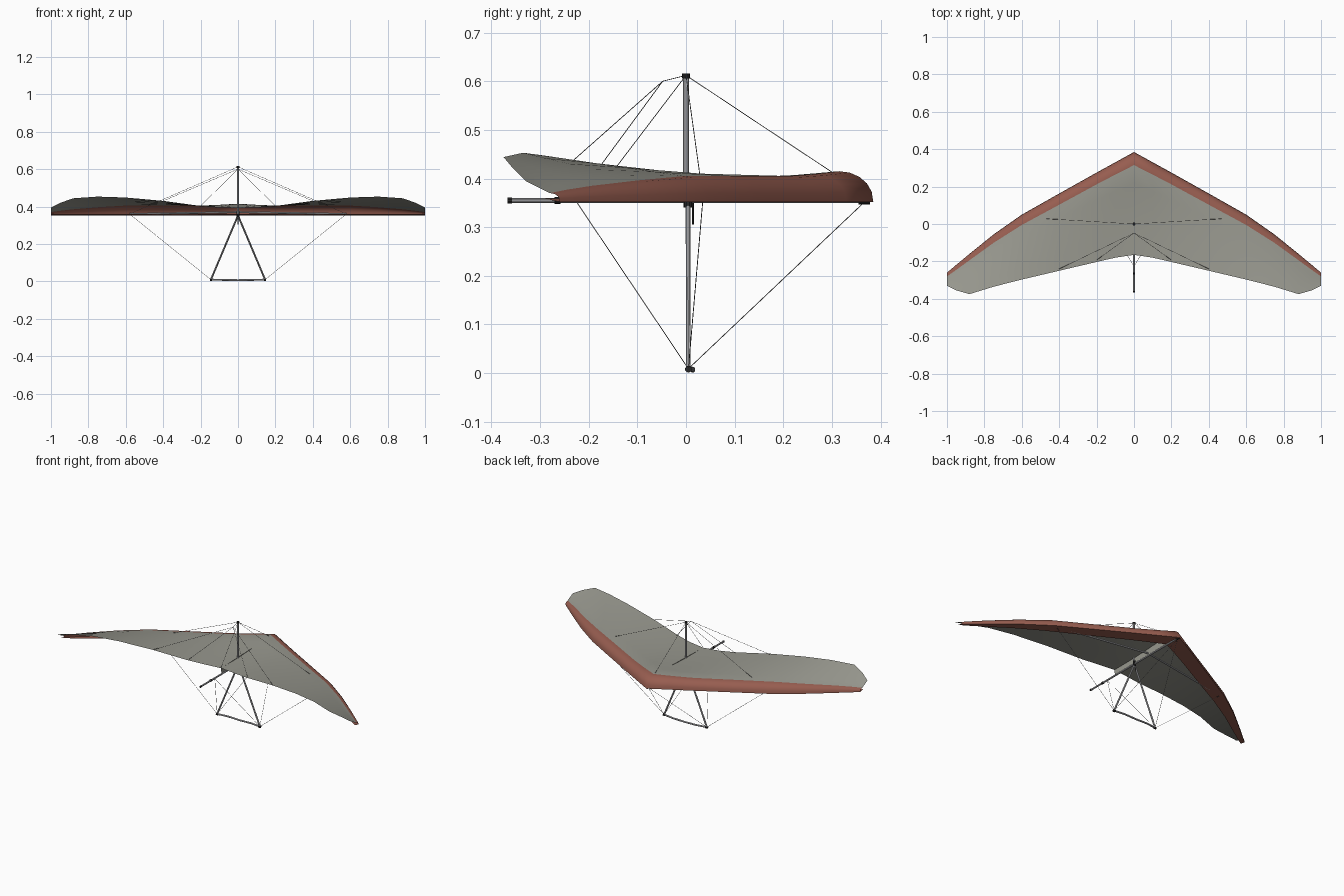
import bpy, bmesh, math
from mathutils import Vector

if "Cube" in bpy.data.objects:
    bpy.data.objects.remove(bpy.data.objects["Cube"], do_unlink=True)


def make_material(name, r, g, b):
    mat = bpy.data.materials.new(name)
    mat.use_nodes = True
    mat.diffuse_color = (r, g, b, 1)
    mat.node_tree.nodes["Principled BSDF"].inputs["Base Color"].default_value = (r, g, b, 1)
    return mat


SAIL = make_material("sail grey", 0.31, 0.31, 0.27)
RED = make_material("leading edge red", 0.31, 0.11, 0.08)
METAL = make_material("tube metal", 0.5, 0.5, 0.52)
BLACK = make_material("black plastic", 0.02, 0.02, 0.02)
WIRE = make_material("wire grey", 0.2, 0.2, 0.2)


def finish(name, bm, *materials):
    mesh = bpy.data.meshes.new(name)
    bm.to_mesh(mesh)
    bm.free()
    for mat in materials:
        mesh.materials.append(mat)
    obj = bpy.data.objects.new(name, mesh)
    bpy.context.collection.objects.link(obj)
    bpy.ops.object.select_all(action='DESELECT')
    obj.select_set(True)
    bpy.context.view_layer.objects.active = obj
    bpy.ops.object.shade_smooth_by_angle(angle=math.radians(35))
    return obj


def tubes(name, paths, radius, mat, sides=10):
    """Straight round tubes along each path of points."""
    bm = bmesh.new()
    for path in paths:
        for start, end in zip(path, path[1:]):
            a, b = Vector(start), Vector(end)
            made = bmesh.ops.create_cone(bm, cap_ends=True, segments=sides, radius1=radius,
                                         radius2=radius, depth=(b - a).length)
            turn = (b - a).to_track_quat('Z', 'Y').to_matrix().to_4x4()
            turn.translation = (a + b) / 2
            bmesh.ops.transform(bm, matrix=turn, verts=made["verts"])
    return finish(name, bm, mat)


def both(points):
    """A path and its mirror image in x."""
    return [points, [(-x, y, z) for x, y, z in points]]


def mirror(obj):
    mod = obj.modifiers.new("mirror", 'MIRROR')
    mod.use_clip = True
    mod.merge_threshold = 0.0005


# Sail stations: x, leading y, trailing y, seam depth, seam z, trailing z
STATIONS = [
    (0, .385, -.165, .07, .415, .393),
    (.1, .33, -.18, .066, .409, .395),
    (.2, .275, -.203, .063, .405, .403),
    (.4, .163, -.25, .06, .405, .43),
    (.6, .05, -.297, .055, .405, .448),
    (.75, -.055, -.335, .045, .396, .453),
    (.88, -.16, -.375, .034, .385, .444),
    (.95, -.218, -.355, .027, .377, .42),
    (1, -.26, -.33, .02, .37, .395),
]
BASE = 0.355
CURVE, CHORD = 5, 5


def section(x, lead, trail, depth, seam_z, trail_z):
    pts = [(x, lead - depth * 1.6, BASE + 0.004), (x, lead, BASE - 0.003)]
    for i in range(1, CURVE + 1):
        a = i / CURVE * math.pi / 2
        pts.append((x, lead - depth * (1 - math.cos(a)), BASE + (seam_z - BASE) * math.sin(a)))
    for i in range(1, CHORD + 1):
        t = i / CHORD
        y = lead - depth + (trail - lead + depth) * t
        dip = 0.008 * max(0, 1 - 3 * x) * math.sin(math.pi * t)
        pts.append((x, y, seam_z + (trail_z - seam_z) * t - dip))
    return pts


# Sail with a red wrapped leading edge
bm = bmesh.new()
rows = [[bm.verts.new(p) for p in section(*s)] for s in STATIONS]
for inner, outer in zip(rows, rows[1:]):
    for j in range(len(inner) - 1):
        face = bm.faces.new((inner[j], outer[j], outer[j + 1], inner[j + 1]))
        face.material_index = 1 if j <= CURVE else 0
mirror(finish("sail", bm, SAIL, RED))

# Cloth pocket between sail and keel
bm = bmesh.new()
outline = [(0, .3, .405), (0, .3, BASE), (0, -.16, BASE), (0, -.165, .392)]
bm.faces.new([bm.verts.new(p) for p in outline])
finish("keel_pocket", bm, SAIL)

# Frame tubes
KEEL_END, NOSE = (0, -.365, BASE), (0, .375, BASE)
MAST_TOP = (0, 0, .612)
CORNER = (.145, .005, .009)
SPAR_END = (.58, .035, .36)
tubes("keel", [[KEEL_END, NOSE]], .005, METAL)
tubes("mast", [[(0, 0, BASE), MAST_TOP]], .006, METAL)
tubes("crossbar", both([(0, .12, .37), SPAR_END]), .005, METAL)
tubes("control_frame_uprights", both([(0, .004, .352), CORNER]), .005, METAL)
tubes("control_bar", both([CORNER, (.08, .014, .008), (0, .014, .006)]), .005, METAL)

# Fittings
tubes("mast_cap", [[(0, 0, .606), (0, 0, .616)]], .008, BLACK)
tubes("keel_cap", [[(0, -.367, BASE), (0, -.358, BASE)]], .006, BLACK)
tubes("keel_collar", [[(0, -.27, BASE), (0, -.258, BASE)]], .007, BLACK)
tubes("frame_bracket", [[(0, .004, .34), (0, .004, .372)]], .009, BLACK)
tubes("hang_strap", [[(0, .014, .305), (0, .014, BASE)]], .002, BLACK)
tubes("nose_fitting", [[(0, .355, .353), (0, .378, .353)]], .006, BLACK)
tubes("corner_fittings", both([(.138, .005, .008), (.15, .005, .008)]), .007, BLACK)

# Rigging wires
lower = [(0, .365, .35), (0, -.225, .352), SPAR_END]
wires = [w for end in lower for w in both([CORNER, end])]
wires += both([MAST_TOP, SPAR_END])
wires += [[MAST_TOP, (0, .3, .413)], [MAST_TOP, (0, -.165, .395)]]
tubes("rigging_wires", wires, .0009, WIRE, 5)

# Bridle lines to the trailing edge
KNOT = (0, -.048, .6)
bridle = [[MAST_TOP, KNOT]]
for x, lead, trail, depth, seam_z, trail_z in STATIONS[2:4]:
    bridle += both([KNOT, (x, trail + .01, trail_z)])
tubes("bridle_lines", bridle, .0009, WIRE, 5)
